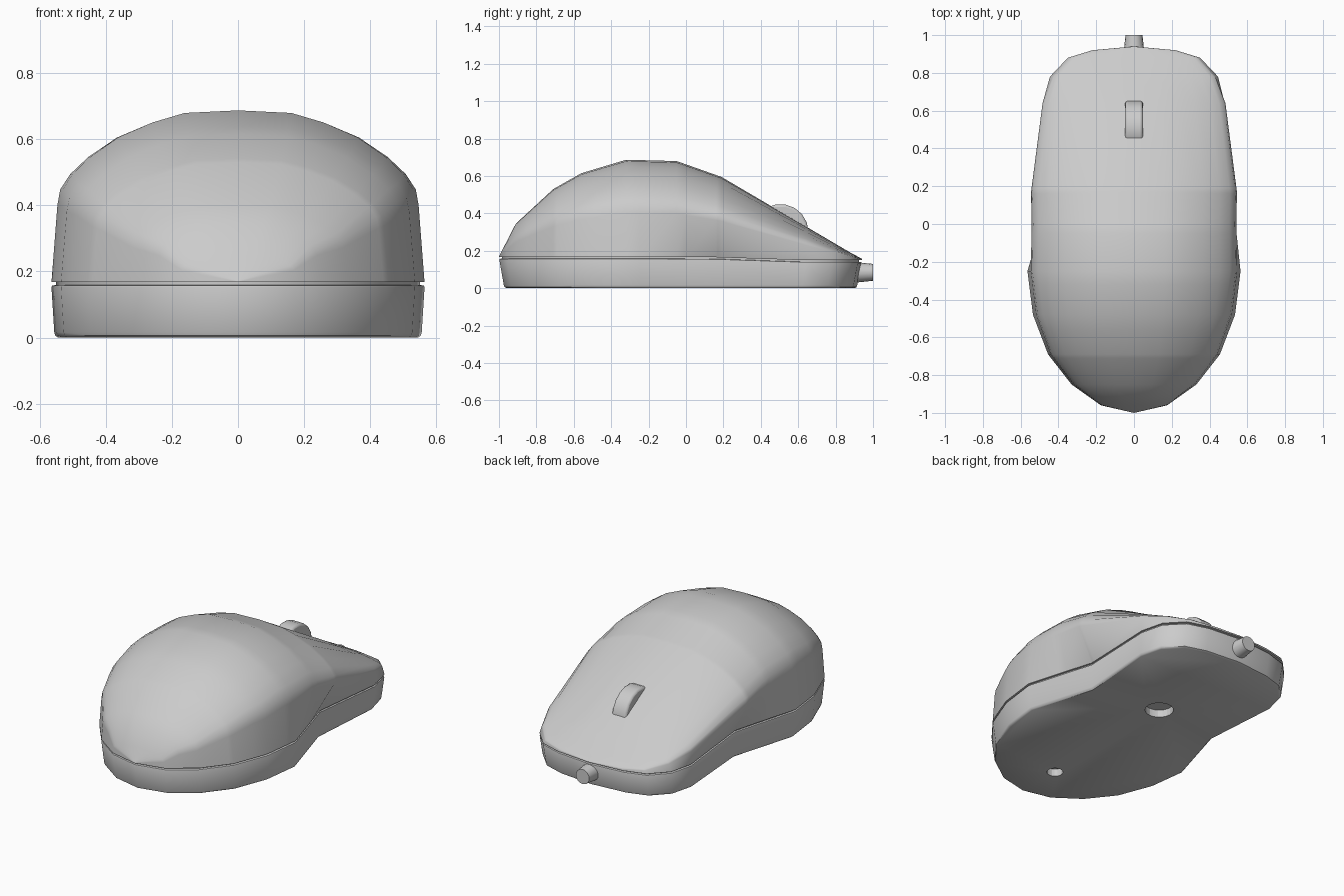
import bpy, bmesh, math

if "Cube" in bpy.data.objects:
    bpy.data.objects.remove(bpy.data.objects["Cube"])

# half outline at the seam, rear to front (x, y)
OUTLINE = [(0, -1), (.175, -.96), (.33, -.85), (.455, -.69), (.535, -.48), (.564, -.25),
           (.445, .16), (.48, .64), (.445, .78), (.35, .88), (.22, .92), (0, .94)]
# centre-line height (y, z) and widest bulge above the seam (y, x)
HEIGHT = [(-1, .17), (-.91, .345), (-.71, .53), (-.56, .615), (-.32, .687), (-.05, .68),
          (.19, .595), (.88, .19), (.94, .158)]
BULGE = [(-.25, .546), (0, .542), (.17, .545), (.64, .484)]
# cross-section above the bulge: fraction of bulge width, fraction of height
SECTION = [(.985, .54), (.93, .63), (.83, .73), (.67, .845), (.48, .93), (.3, .985), (0, 1)]


def lerp(table, y):
    for (a, va), (b, vb) in zip(table, table[1:]):
        if y <= b:
            return va + (vb - va) * (y - a) / (b - a)
    return table[-1][1]


WIDTH = [(y, x) for x, y in OUTLINE]


def seam_z(y):
    return lerp([(-1, .168), (.1, .168), (.6, .15), (1, .15)], y)


def finish(bm, name, angle=40):
    bmesh.ops.remove_doubles(bm, verts=bm.verts, dist=1e-4)
    bmesh.ops.recalc_face_normals(bm, faces=bm.faces)
    mesh = bpy.data.meshes.new(name)
    bm.to_mesh(mesh)
    bm.free()
    ob = bpy.data.objects.new(name, mesh)
    bpy.context.collection.objects.link(ob)
    smooth(ob, angle)
    return ob


def smooth(ob, angle=40):
    bpy.ops.object.select_all(action='DESELECT')
    ob.select_set(True)
    bpy.context.view_layer.objects.active = ob
    bpy.ops.object.shade_smooth_by_angle(angle=math.radians(angle))


def loft(bm, rows, closed=False):
    rings = [[bm.verts.new(p) for p in row] for row in rows]
    n = len(rings[0])
    for a, b in zip(rings, rings[1:]):
        for i in range(n if closed else n - 1):
            j = (i + 1) % n
            bm.faces.new((a[i], a[j], b[j], b[i]))
    return rings


# upper shell: cross-sections lofted from rear to front
def section(y):
    w, z0, h = lerp(WIDTH, y), seam_z(y), max(lerp(HEIGHT, y), seam_z(y))
    wb = lerp(BULGE, y) if -.25 <= y <= .64 else w * .968
    half = [(w, 0), (wb, .45)] + [(wb * fx, fz) for fx, fz in SECTION]
    half = [(x, y, z0 + (h - z0) * f) for x, f in half]
    return half + [(-x, yy, z) for x, yy, z in half[-2::-1]]


rows = sorted({y for y, _ in WIDTH + HEIGHT + BULGE})
bm = bmesh.new()
loft(bm, [section(y) for y in rows])
bmesh.ops.remove_doubles(bm, verts=bm.verts, dist=1e-4)
bmesh.ops.holes_fill(bm, edges=[e for e in bm.edges if e.is_boundary], sides=0)
finish(bm, "top_shell")

# base tray with a recessed seam and tapered wall
full = OUTLINE + [(-x, y) for x, y in OUTLINE[-2:0:-1]]


def ring(sx, sy, drop=None, z=0):
    return [(x * sx, y * sy, z if drop is None else seam_z(y) - drop) for x, y in full]


bm = bmesh.new()
rings = loft(bm, [ring(.975, .983, -.004), ring(.975, .983, .009), ring(.997, .996, .011),
                  ring(1, .998, .016), ring(.985, .974, z=.016), ring(.98, .97, z=.006),
                  ring(.965, .958, z=0)], True)
bm.faces.new(rings[0])
bm.faces.new(rings[-1])
base = finish(bm, "base_tray")

# holes in the underside
for name, y, r in [("sensor_cutter", .22, .08), ("screw_cutter", -.69, .045)]:
    bpy.ops.mesh.primitive_cylinder_add(vertices=20, radius=r, depth=.1, location=(0, y, -.005))
    cutter = bpy.context.object
    cutter.name = name
    cutter.hide_render = True
    cutter.display_type = 'WIRE'
    mod = base.modifiers.new(name, 'BOOLEAN')
    mod.operation = 'DIFFERENCE'
    mod.object = cutter
    bpy.context.view_layer.objects.active = base
    bpy.ops.object.modifier_apply(modifier=name)
    bpy.data.objects.remove(cutter)
smooth(base)

# scroll wheel
bpy.ops.mesh.primitive_cylinder_add(vertices=18, radius=.15, depth=.095,
                                    location=(0, .505, .3), rotation=(0, math.pi / 2, 0))
wheel = bpy.context.object
wheel.name = "scroll_wheel"
bev = wheel.modifiers.new("edge", 'BEVEL')
bev.width = .012
bev.segments = 2
smooth(wheel)

# cable stub at the front edge
bpy.ops.mesh.primitive_cone_add(vertices=16, radius1=.06, radius2=.045, depth=.14,
                                location=(0, .93, .085), rotation=(-math.pi / 2, 0, 0))
bpy.context.object.name = "cable_stub"
smooth(bpy.context.object)
